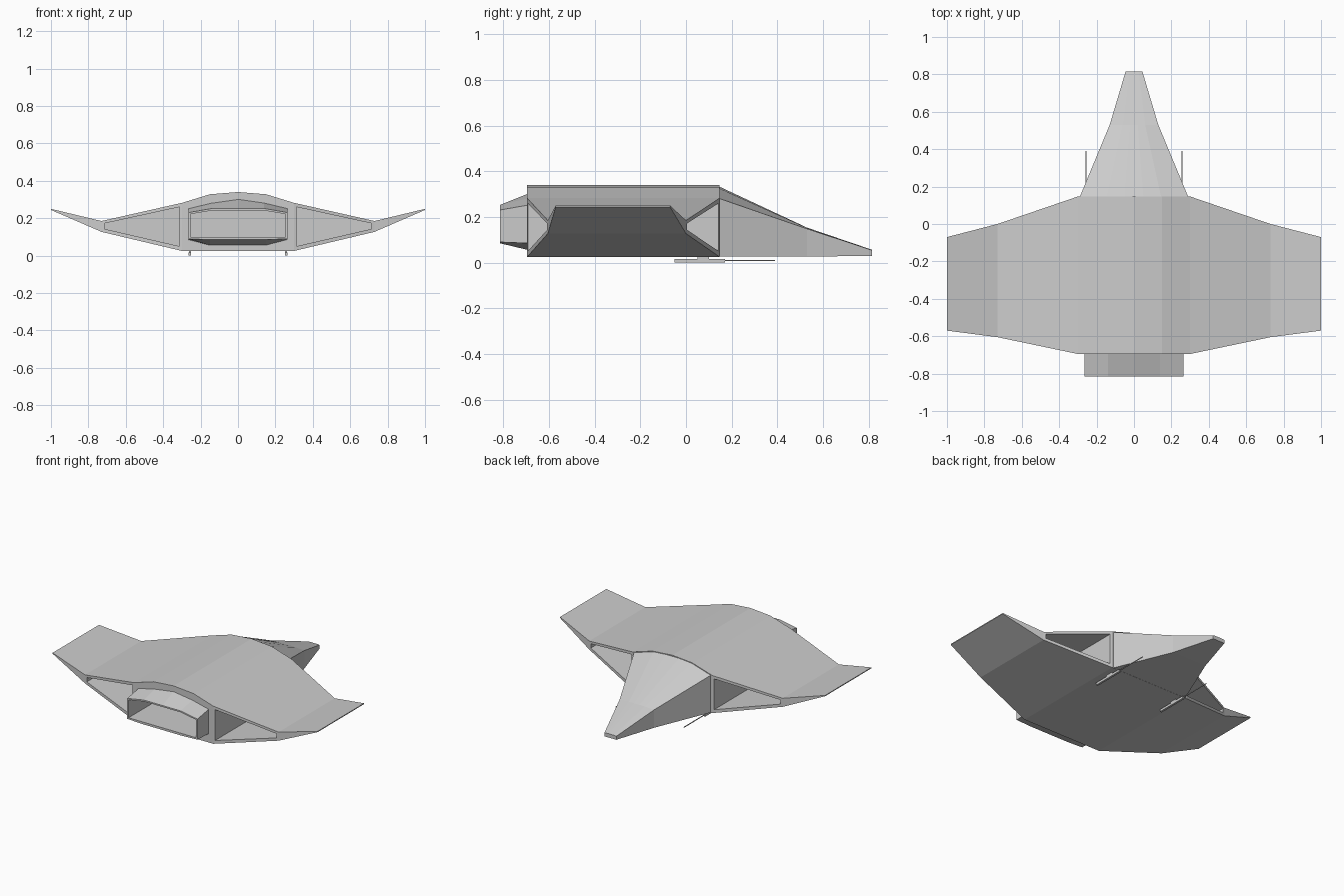
import bpy, bmesh

if "Cube" in bpy.data.objects:
    bpy.data.objects.remove(bpy.data.objects["Cube"])


def loft(name, rings):
    """Closed solid through a list of rings with equal point counts."""
    bm = bmesh.new()
    vs = [[bm.verts.new(p) for p in r] for r in rings]
    n = len(rings[0])
    for a, b in zip(vs, vs[1:]):
        for i in range(n):
            j = (i + 1) % n
            bm.faces.new((a[i], a[j], b[j], b[i]))
    bm.faces.new(vs[0])
    bm.faces.new(vs[-1])
    bmesh.ops.recalc_face_normals(bm, faces=bm.faces)
    me = bpy.data.meshes.new(name)
    bm.to_mesh(me)
    bm.free()
    ob = bpy.data.objects.new(name, me)
    bpy.context.collection.objects.link(ob)
    return ob


def mirrored(half):
    """Full XZ outline from a right half listed bottom to top."""
    return half + [(-x, z) for x, z in reversed(half)]


def ring(outline, y):
    return [(x, y, z) for x, z in outline]


def cut(target, cutters):
    for c in cutters:
        c.hide_render = True
        m = target.modifiers.new("cut", 'BOOLEAN')
        m.operation = 'DIFFERENCE'
        m.solver = 'EXACT'
        m.object = c
        bpy.context.view_layer.objects.active = target
        bpy.ops.object.modifier_apply(modifier=m.name)


# winged hull: span stations (x, front y, back y, bottom z, top z)
half = [(0, -.695, .147, .025, .34), (.15, -.695, .147, .025, .328),
        (.30, -.695, .147, .025, .282), (.73, -.605, 0, .127, .185),
        (1, -.57, -.07, .244, .25)]
stations = [(-s[0],) + s[1:] for s in reversed(half[1:])] + half
hull = loft("winged_hull", [[(x, f, b), (x, k, b), (x, k, t), (x, f, t)]
                            for x, f, k, b, t in stations])

# front duct: flares towards the hull
mouth = mirrored([(.15, .085), (.265, .09), (.265, .23), (.14, .252)])
root = mirrored([(.15, .055), (.265, .085), (.265, .252), (.14, .282)])
mid = [(0, .252), (0, .302)]
mouth.insert(4, mid[0])
root.insert(4, mid[1])
duct = loft("front_duct", [ring(mouth, -.815), ring(root, -.69)])

# cutters: duct opening, and wing bays at front and back
opening = mirrored([(.255, .1), (.255, .222), (.135, .242)])
duct_cut = loft("duct_cutter", [ring(opening, -.9), ring(opening, -.5)])
cutters = [duct_cut]
for s in (-1, 1):
    bay = [(s * .312, .05), (s * .715, .143), (s * .715, .172), (s * .312, .26)]
    for y0, y1 in ((-.9, -.29), (-.25, .4)):
        cutters.append(loft("bay_cutter", [ring(bay, y0), ring(bay, y1)]))
cut(hull, cutters)
cut(duct, [duct_cut])
for c in cutters:
    bpy.data.objects.remove(c)

# long tapering tail boom
loft("tail_boom", [
    ring(mirrored([(.29, .026), (.29, .281), (.145, .325), (.05, .333)]), .145),
    ring(mirrored([(.13, .026), (.13, .148), (.06, .152), (.02, .153)]), .53),
    ring(mirrored([(.045, .03), (.045, .054), (.025, .056), (.01, .056)]), .815)])


# landing skids with thin forward rods and mounting blocks
def box(name, x, w, y0, y1, z0, z1):
    o = [(x - w, z0), (x + w, z0), (x + w, z1), (x - w, z1)]
    return loft(name, [ring(o, y0), ring(o, y1)])


for side, s in (("left", -1), ("right", 1)):
    x = s * .257
    box(side + "_skid", x, .007, -.05, .17, 0, .016)
    box(side + "_skid_rod", x, .002, .17, .39, .007, .012)
    box(side + "_skid_mount", x, .006, .05, .1, .014, .027)
